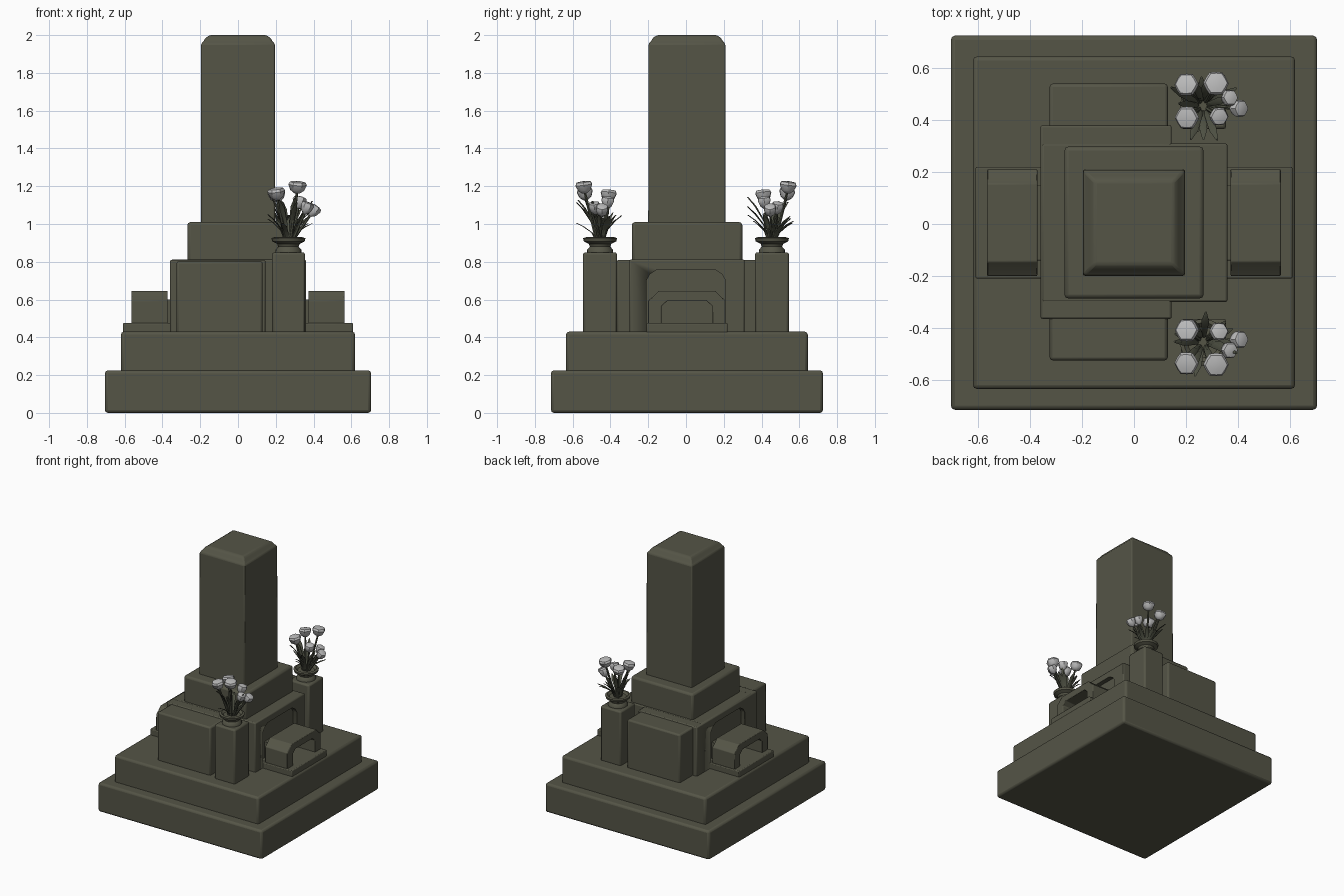
import bpy, bmesh, math, random
from mathutils import Vector, Matrix

if "Cube" in bpy.data.objects:
    bpy.data.objects.remove(bpy.data.objects["Cube"])

random.seed(4)


def material(name, rgb):
    m = bpy.data.materials.new(name)
    m.diffuse_color = (*rgb, 1)
    m.use_nodes = True
    m.node_tree.nodes["Principled BSDF"].inputs["Base Color"].default_value = m.diffuse_color
    return m


STONE = material("olive_grey_stone", (0.090, 0.090, 0.062))
LEAF = material("dark_leaf", (0.075, 0.080, 0.055))
PETAL = material("pale_petal", (0.50, 0.50, 0.50))


def finish(name, bm, mat, bevel=0.0, angle=40):
    bmesh.ops.recalc_face_normals(bm, faces=bm.faces)
    me = bpy.data.meshes.new(name)
    bm.to_mesh(me)
    bm.free()
    ob = bpy.data.objects.new(name, me)
    bpy.context.collection.objects.link(ob)
    me.materials.append(mat)
    bpy.ops.object.select_all(action='DESELECT')
    ob.select_set(True)
    bpy.context.view_layer.objects.active = ob
    bpy.ops.object.shade_smooth_by_angle(angle=math.radians(angle))
    if bevel:
        b = ob.modifiers.new("bevel", 'BEVEL')
        b.width, b.segments = bevel, 2
    return ob


def box(name, x0, x1, y0, y1, z0, z1, bevel=0.012):
    bm = bmesh.new()
    bmesh.ops.create_cube(bm, size=1)
    for v in bm.verts:
        v.co = ((x0 + x1) / 2 + v.co.x * (x1 - x0), (y0 + y1) / 2 + v.co.y * (y1 - y0),
                (z0 + z1) / 2 + v.co.z * (z1 - z0))
    return finish(name, bm, STONE, bevel)


def extrude_x(name, outline, x0, x1, bevel=0.0):
    """Prism from a (y, z) outline, running along x."""
    bm = bmesh.new()
    f = bm.faces.new([bm.verts.new((x0, y, z)) for y, z in outline])
    ret = bmesh.ops.extrude_face_region(bm, geom=[f])
    for v in ret["geom"]:
        if isinstance(v, bmesh.types.BMVert):
            v.co.x = x1
    return finish(name, bm, STONE, bevel)


def loft(bm, rings):
    """Join equal-length rings of points and cap both ends."""
    rows = [[bm.verts.new(p) for p in r] for r in rings]
    n = len(rows[0])
    for a, b in zip(rows, rows[1:]):
        for i in range(n):
            bm.faces.new((a[i], a[(i + 1) % n], b[(i + 1) % n], b[i]))
    bm.faces.new(rows[0][::-1])
    bm.faces.new(rows[-1])


def lathe(bm, profile, matrix, n=10, wobble=0.0):
    rings = []
    for r, z in profile:
        rings.append([matrix @ Vector((
            r * (1 + wobble * (-1) ** i) * math.cos(2 * math.pi * i / n),
            r * (1 + wobble * (-1) ** i) * math.sin(2 * math.pi * i / n), z)) for i in range(n)])
    loft(bm, rings)


# stepped base
box("lower_step", -0.705, 0.705, -0.715, 0.725, 0.0, 0.225, 0.016)
box("upper_step", -0.62, 0.62, -0.635, 0.645, 0.21, 0.43, 0.016)

# central body: wide rear part, narrower part between the vase posts
bodies = [box("body_rear", -0.36, 0.145, -0.365, 0.38, 0.42, 0.81, 0.008),
          box("body_core", -0.355, 0.36, -0.30, 0.31, 0.42, 0.812, 0.008)]
box("side_block", -0.325, 0.13, -0.525, 0.54, 0.42, 0.803)

# shallow arched niche cut into both x faces of the body
niche = [(-0.21, 0.40), (0.21, 0.40), (0.21, 0.70), (0.19, 0.735), (0.15, 0.76),
         (-0.15, 0.76), (-0.19, 0.735), (-0.21, 0.70)]
for side, tag in ((1, "right"), (-1, "left")):
    cutter = extrude_x("niche_cutter_" + tag, niche, side * 0.325, side * 0.45)
    cutter.hide_render = True
    cutter.hide_viewport = True
    for body in bodies:
        mod = body.modifiers.new("niche_" + tag, 'BOOLEAN')
        mod.operation, mod.object = 'DIFFERENCE', cutter

# plinth and tall pillar with a softly chamfered head
box("plinth", -0.268, 0.268, -0.287, 0.298, 0.79, 1.01, 0.016)
bm = bmesh.new()
loft(bm, [[(sx * h, 0.005 + sy * (h + 0.008), z) for sx, sy in ((-1, -1), (1, -1), (1, 1), (-1, 1))]
          for h, z in ((0.197, 1.0), (0.195, 1.955), (0.182, 1.968), (0.172, 1.985), (0.150, 2.0))])
finish("pillar", bm, STONE, 0.008, 30)

# incense burners: slab with a thick arch standing on it
arch = [(-0.205, 0.46), (-0.205, 0.595), (-0.18, 0.615), (-0.15, 0.645), (0.15, 0.645), (0.18, 0.615),
        (0.205, 0.595), (0.205, 0.46), (0.135, 0.46), (0.135, 0.565), (0.105, 0.592),
        (-0.105, 0.592), (-0.135, 0.565), (-0.135, 0.46)]
for side, tag in ((1, "right"), (-1, "left")):
    xs = sorted((side * 0.32, side * 0.61))
    box("burner_slab_" + tag, *xs, -0.21, 0.22, 0.42, 0.475, 0.006)
    extrude_x("burner_arch_" + tag, [(y + 0.005, z) for y, z in arch], side * 0.372, side * 0.565, 0.004)
    xs = sorted((side * 0.32, side * 0.40))
    box("burner_back_" + tag, *xs, -0.14, 0.15, 0.46, 0.60, 0.004)

# vase posts, vases and bouquets; bloom = x, y offset, z, radius, outward tilt
blooms = [(0.315, 0.085, 1.20, 0.047, 0.15), (0.203, 0.080, 1.165, 0.045, 0.2),
          (0.205, -0.045, 1.155, 0.045, 0.2), (0.325, -0.040, 1.12, 0.036, 0.25),
          (0.365, 0.030, 1.09, 0.032, 0.4), (0.402, -0.010, 1.075, 0.034, 0.7)]
CX = 0.267
for side, tag in ((-1, "front"), (1, "back")):
    cy = side * 0.455
    box("vase_post_" + tag, 0.18, 0.355, cy - 0.09, cy + 0.09, 0.42, 0.85, 0.012)

    bm = bmesh.new()
    lathe(bm, [(0.070, 0.845), (0.068, 0.865), (0.054, 0.880), (0.060, 0.895), (0.086, 0.908),
               (0.090, 0.925), (0.075, 0.930), (0.060, 0.915)], Matrix.Translation((CX, cy, 0)), 20)
    finish("vase_" + tag, bm, STONE)

    stems, heads = bmesh.new(), bmesh.new()
    root = Vector((CX, cy, 0.91))
    for x, dy, z, r, tilt in blooms:
        tip = Vector((x, cy + side * dy, z))
        out = Vector((tip.x - CX, tip.y - cy, 0)).normalized()
        axis = (Vector((0, 0, 1)) + out * tilt).normalized()
        rot = Vector((0, 0, 1)).rotation_difference(axis).to_matrix().to_4x4()
        # cupped flower head
        lathe(heads, [(r * 0.3, -0.038), (r * 0.75, -0.022), (r, 0.008), (r * 0.85, 0.022),
                      (r * 0.4, 0.026)], Matrix.Translation(tip) @ rot, 12, 0.05)
        # stem
        low = root + out * 0.02
        end = tip - axis * 0.03
        d = end - low
        srot = Vector((0, 0, 1)).rotation_difference(d).to_matrix().to_4x4()
        lathe(stems, [(0.009, 0), (0.007, d.length)], Matrix.Translation(low) @ srot, 6)
    # fanned leaf blades
    for i in range(18):
        a = i * 2.4 + random.uniform(-0.3, 0.3)
        out = Vector((math.cos(a), math.sin(a), 0))
        wide = Vector((-out.y, out.x, 0))
        reach, h = random.uniform(0.06, 0.125), random.uniform(0.09, 0.24)
        rings = []
        for t, w in ((0, 0.008), (0.45, 0.011), (0.8, 0.015), (1, 0.004)):
            c = root + out * (0.02 + reach * t * t) + Vector((0, 0, h * t))
            n = out * 0.004
            rings.append([c - wide * w, c - n, c + wide * w, c + n])
        loft(stems, rings)
    finish("stems_and_leaves_" + tag, stems, LEAF)
    finish("flower_heads_" + tag, heads, PETAL)
